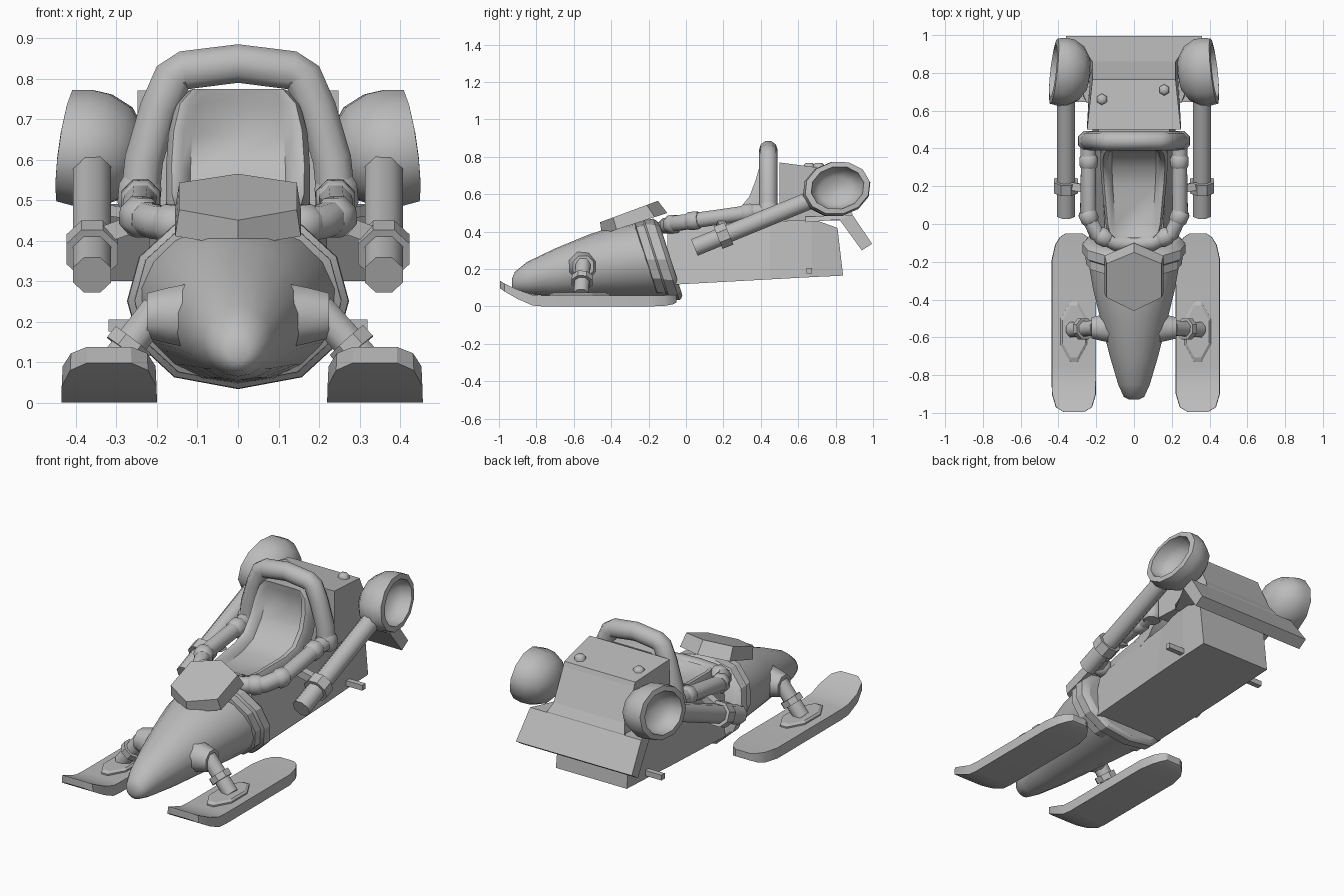
import bpy, bmesh, math
from mathutils import Vector as V

cube = bpy.data.objects.get("Cube")
if cube:
    bpy.data.objects.remove(cube, do_unlink=True)

grey = bpy.data.materials.new("plain grey")
grey.use_nodes = True
grey.diffuse_color = (0.5, 0.5, 0.5, 1)
grey.node_tree.nodes["Principled BSDF"].inputs["Base Color"].default_value = (0.5, 0.5, 0.5, 1)


def loft(name, rings, smooth=0):
    """Skin a list of equal-length point rings and cap both ends."""
    bm = bmesh.new()
    rows = [[bm.verts.new(p) for p in ring] for ring in rings]
    n = len(rows[0])
    for a, b in zip(rows, rows[1:]):
        for i in range(n):
            j = (i + 1) % n
            bm.faces.new((a[i], a[j], b[j], b[i]))
    bm.faces.new(rows[0])
    bm.faces.new(rows[-1])
    bmesh.ops.recalc_face_normals(bm, faces=bm.faces)
    me = bpy.data.meshes.new(name)
    bm.to_mesh(me)
    bm.free()
    me.materials.append(grey)
    ob = bpy.data.objects.new(name, me)
    bpy.context.collection.objects.link(ob)
    if smooth:
        bpy.ops.object.select_all(action='DESELECT')
        ob.select_set(True)
        bpy.context.view_layer.objects.active = ob
        bpy.ops.object.shade_smooth_by_angle(angle=math.radians(smooth))


def tube(name, path, radii, n=8, ref=(0, 1, 0), smooth=50):
    """Round tube along a path; radii is one value or one per point."""
    pts = [V(p) for p in path]
    if not isinstance(radii, (list, tuple)):
        radii = [radii] * len(pts)
    rings = []
    for i, p in enumerate(pts):
        t = (pts[min(i + 1, len(pts) - 1)] - pts[max(i - 1, 0)]).normalized()
        u = t.cross(V(ref)).normalized()
        w = u.cross(t)
        rings.append([p + radii[i] * (u * math.cos(a) + w * math.sin(a))
                      for a in (math.tau * (k + 0.5) / n for k in range(n))])
    loft(name, rings, smooth)


def oval(y, w, low, high, n, lean, power=1.0):
    """Upright oval ring, optionally leaning forward at the top."""
    c, h = (low + high) / 2, (high - low) / 2
    ring = []
    for k in range(n):
        a = math.tau * k / n
        z = c - h * math.cos(a)
        x = w * math.copysign(abs(math.sin(a)) ** power, math.sin(a))
        ring.append((x, y - lean * (z - 0.25), z))
    return ring


def block(name, sections):
    """Box-like loft along y: (y, lean, low, high, bottom half width, top half width)."""
    loft(name, [[(-b, y + d, lo), (b, y + d, lo), (t, y, hi), (-t, y, hi)]
                for y, d, lo, hi, b, t in sections])


# Bullet nose and stepped collar
nose = [(-0.93, 0.025, 0.1, 0.15, 0), (-0.915, 0.055, 0.078, 0.185, 0),
        (-0.85, 0.085, 0.065, 0.238, 0), (-0.7, 0.13, 0.055, 0.31, 0),
        (-0.5, 0.182, 0.052, 0.387, 0.1), (-0.33, 0.222, 0.05, 0.43, 0.25),
        (-0.16, 0.25, 0.048, 0.455, 0.3)]
loft("nose", [oval(y, w, a, b, 18, s) for y, w, a, b, s in nose], 50)
collar = [(-0.22, 0.22), (-0.21, 0.255), (-0.165, 0.256), (-0.155, 0.272),
          (-0.105, 0.274), (-0.09, 0.26), (-0.08, 0.24)]
loft("collar", [oval(y, w, 0.25 - w * 0.79, 0.25 + w * 0.8, 12, 0.32, 0.8) for y, w in collar], 25)

# Windshield hood: slanted hexagonal prism, skirt flaring to the rear
hexagon = [(0, -0.15), (0.145, -0.21), (0.145, -0.39), (0, -0.46), (-0.145, -0.39), (-0.145, -0.21)]
top = [V((x, y, 0.565 + 0.37 * (y + 0.15))) for x, y in hexagon]
loft("windshield", [[p + V((p.x * 0.07, 0.05 + 0.13 * (p.y + 0.15), -0.065)) for p in top], top])

# Chassis, engine housing and tail flap
block("chassis", [(-0.1, 0, 0.115, 0.41, 0.21, 0.15), (0.45, 0, 0.145, 0.45, 0.22, 0.18),
                  (0.67, 0, 0.157, 0.47, 0.22, 0.22), (0.81, 0.03, 0.165, 0.42, 0.22, 0.22)])
block("engine_housing", [(0.5, 0, 0.46, 0.77, 0.25, 0.248), (0.765, 0, 0.46, 0.735, 0.235, 0.22),
                         (0.775, 0, 0.46, 0.71, 0.235, 0.22), (0.86, 0, 0.46, 0.54, 0.235, 0.22),
                         (0.89, 0, 0.465, 0.495, 0.25, 0.24)])
flap = [((0.64, 0.45), (0.64, 0.48), 0.25), ((0.82, 0.465), (0.89, 0.49), 0.345),
        ((0.94, 0.30), (0.995, 0.335), 0.36)]
loft("tail_flap", [[(-w, *a), (w, *a), (w, *b), (-w, *b)] for a, b, w in flap])
tube("peg_bar", [(-0.32, 0.66, 0.19), (0.32, 0.66, 0.19)], 0.021, 4, smooth=0)
for name, x, y in (("right_bolt", -0.17, 0.66), ("left_bolt", 0.16, 0.71)):
    tube(name, [(x, y, 0.73), (x, y, 0.756), (x, y, 0.768)], [0.03, 0.03, 0.018], 6)

# Bucket seat with padded rim: (y, z, half width, dip)
path = [(-0.07, 0.435, 0.11, 0), (-0.04, 0.438, 0.14, 0.01), (0.0, 0.44, 0.15, 0.03),
        (0.2, 0.455, 0.17, 0.035), (0.3, 0.485, 0.177, 0.035), (0.37, 0.57, 0.178, 0.035),
        (0.405, 0.66, 0.172, 0.035), (0.425, 0.73, 0.155, 0.01), (0.43, 0.77, 0.12, 0)]
rings = []
for i, (y, z, w, d) in enumerate(path):
    a, b = path[max(i - 1, 0)], path[min(i + 1, len(path) - 1)]
    t = V((b[0] - a[0], b[1] - a[1])).normalized()
    shape = [(-1, -0.05), (-1, 0.01), (-0.92, 0.036), (-0.78, 0.034), (-0.66, 0.03 - d),
             (0.66, 0.03 - d), (0.78, 0.034), (0.92, 0.036), (1, 0.01), (1, -0.05)]
    rings.append([(w * u, y - t.y * h, z + t.x * h) for u, h in shape])
loft("seat", rings, 60)

# Roll hoop and cockpit rails
half = [(0.242, 0.5), (0.232, 0.6), (0.195, 0.725), (0.16, 0.805), (0.135, 0.82)]
hoop = [(-x, 0.44, z) for x, z in half] + [(0, 0.44, 0.837)] + [(x, 0.44, z) for x, z in half[::-1]]
tube("roll_hoop", hoop, 0.05, 10)
side = [(0.245, 0.45, 0.515), (0.24, 0.33, 0.5), (0.245, 0.05, 0.46),
        (0.2, -0.05, 0.445), (0.1, -0.1, 0.432)]
rail = [(-x, y, z) for x, y, z in side] + [(0, -0.11, 0.43)] + side[::-1]
tube("cockpit_rail", rail, 0.044, 8, (0, 0, 1))


def along(p, q, f):
    return V(p).lerp(V(q), f)


# Parts repeated on both sides
for s, tag in ((1, "left_"), (-1, "right_")):
    def m(x, y, z):
        return V((s * x, y, z))

    # Joints on the hoop feet and rails
    tube(tag + "hoop_foot", [m(0.246, 0.44, 0.47), m(0.245, 0.44, 0.49), m(0.241, 0.44, 0.535),
                             m(0.238, 0.44, 0.555)], [0.045, 0.057, 0.057, 0.046], 8)
    for k, (a, b) in enumerate(((1, 0.0), (2, 0.1), (3, 0.4))):
        p, q = m(*side[a]), m(*side[a + 1])
        d = (q - p).normalized()
        c = along(p, q, b)
        tube(tag + "rail_joint_%d" % k, [c - d * 0.035, c - d * 0.02, c + d * 0.02, c + d * 0.035],
             [0.042, 0.052, 0.052, 0.042], 8, (0, 0, 1))

    # Exhaust pipe with clamp and bracket
    a, b = m(0.36, 0.045, 0.315), m(0.36, 0.68, 0.575)
    tube(tag + "exhaust_pipe", [a, b], 0.051, 8, (1, 0, 0))
    tube(tag + "pipe_clamp", [along(a, b, 0.2), along(a, b, 0.29)], 0.069, 8, (1, 0, 0), 0)
    tube(tag + "clamp_bracket", [m(0.22, 0.18, 0.455), m(0.33, 0.2, 0.415)], 0.03, 4, smooth=0)

    # Cup-shaped horn, opening outward: (radius, depth)
    axis = m(0.98, 0.1, 0.13).normalized()
    up = V((0, -0.2, 1)) - axis * axis.dot(V((0, -0.2, 1)))
    up.normalize()
    across = axis.cross(up)
    centre = m(0.424, 0.81, 0.634)
    cup = [(0.02, -0.195), (0.48, -0.182), (0.8, -0.145), (0.97, -0.09), (1.0, -0.045),
           (0.96, 0), (0.78, 0.004), (0.72, -0.05), (0.5, -0.09), (0.02, -0.1)]
    loft(tag + "horn", [[centre + axis * d
                         + r * (0.185 * across * math.cos(t) + 0.148 * up * math.sin(t))
                         for t in (math.tau * k / 12 for k in range(12))] for r, d in cup], 45)

    # Ski: (y, half width, low, high)
    cx = 0.328 + s * 0.01
    ski = [(-0.995, 0.055, 0.098, 0.138), (-0.97, 0.096, 0.08, 0.122), (-0.9, 0.117, 0.04, 0.09),
           (-0.82, 0.118, 0.005, 0.062), (-0.76, 0.118, 0, 0.058), (-0.19, 0.118, 0, 0.058),
           (-0.11, 0.1, 0.004, 0.06), (-0.07, 0.075, 0.012, 0.062), (-0.05, 0.045, 0.022, 0.062)]
    loft(tag + "ski", [[m(cx - w, y, lo), m(cx + w, y, lo), m(cx + w * 0.98, y, hi),
                        m(cx - w * 0.98, y, hi)] for y, w, lo, hi in ski], 30)
    plate = [(0.02, -0.16), (0.07, -0.07), (0.07, 0.07), (0.02, 0.16),
             (-0.02, 0.16), (-0.07, 0.07), (-0.07, -0.07), (-0.02, -0.16)]
    loft(tag + "ski_plate", [[m(cx + x * f, y * f - 0.57, z) for x, y in plate]
                             for f, z in ((1, 0.05), (1, 0.066), (0.86, 0.075))])

    # Steering strut from nose to ski
    tube(tag + "strut_stub", [m(0.1, -0.55, 0.215), m(0.17, -0.55, 0.215), m(0.225, -0.55, 0.215)],
         [0.09, 0.075, 0.06], 8)
    p, q = m(0.2, -0.55, 0.23), m(cx + 0.01, -0.56, 0.065)
    tube(tag + "strut", [p, q], 0.043, 8)
    tube(tag + "strut_ring", [along(p, q, 0.46), along(p, q, 0.62)], 0.06, 8, smooth=30)
